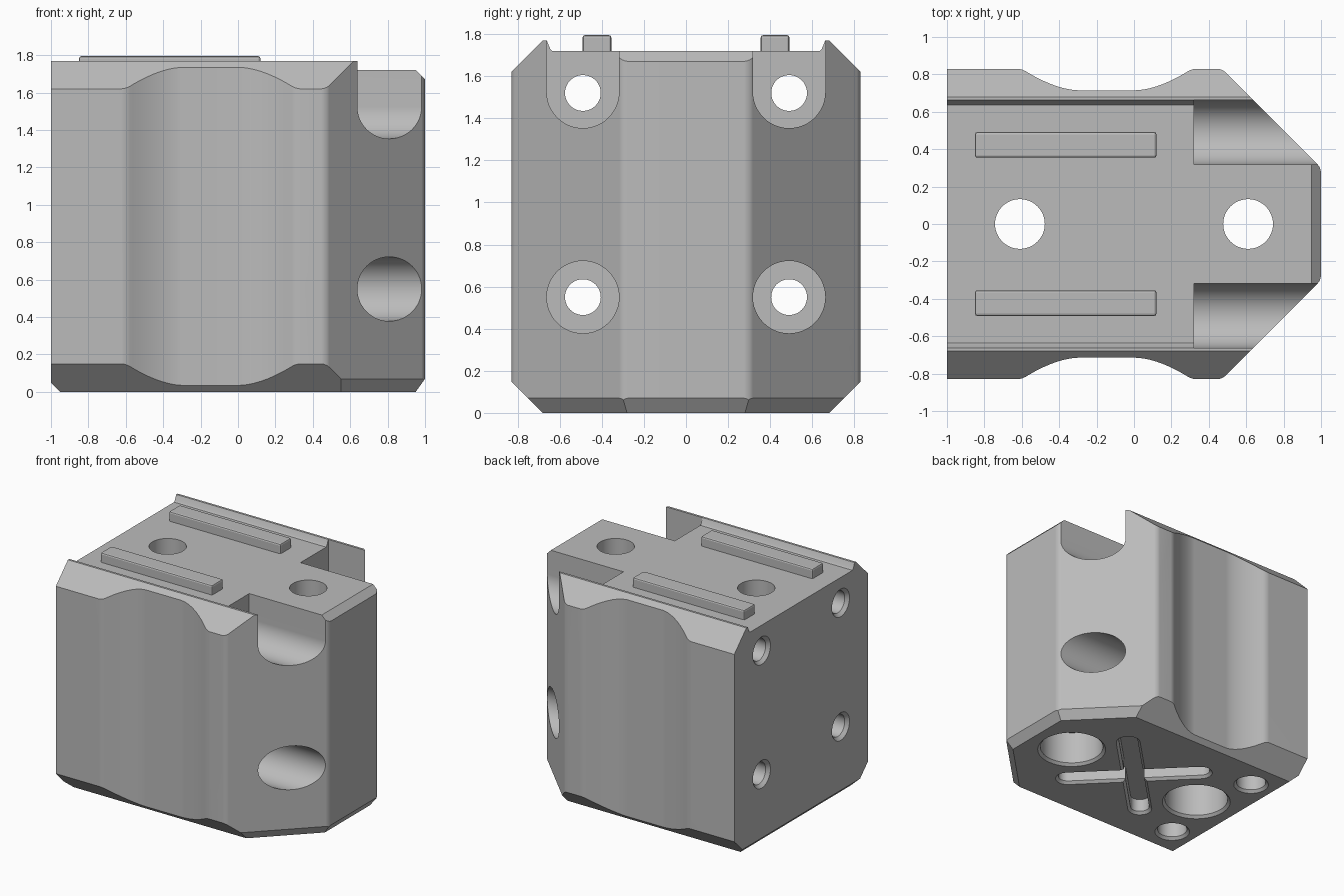
import bpy
import bmesh
from math import sin, cos, pi, radians
from mathutils import Vector

if "Cube" in bpy.data.objects:
    bpy.data.objects.remove(bpy.data.objects["Cube"])

grey = bpy.data.materials.new("machined grey")
grey.use_nodes = True
grey.diffuse_color = (0.5, 0.5, 0.5, 1)
grey.node_tree.nodes["Principled BSDF"].inputs["Base Color"].default_value = (0.5, 0.5, 0.5, 1)


def loft(rings):
    """Closed solid through a list of equal-length rings."""
    bm = bmesh.new()
    loops = [[bm.verts.new(p) for p in ring] for ring in rings]
    n = len(loops[0])
    for a, b in zip(loops, loops[1:]):
        for i in range(n):
            j = (i + 1) % n
            bm.faces.new((a[i], a[j], b[j], b[i]))
    bm.faces.new(loops[0][::-1])
    bm.faces.new(loops[-1])
    bmesh.ops.recalc_face_normals(bm, faces=bm.faces)
    return bm


def finish(bm, name):
    mesh = bpy.data.meshes.new(name)
    bm.to_mesh(mesh)
    bm.free()
    mesh.materials.append(grey)
    obj = bpy.data.objects.new(name, mesh)
    bpy.context.collection.objects.link(obj)
    return obj


def activate(obj):
    bpy.ops.object.select_all(action='DESELECT')
    obj.select_set(True)
    bpy.context.view_layer.objects.active = obj


def boolean(target, bm, operation='DIFFERENCE'):
    cutter = finish(bm, "cutter")
    cutter.hide_render = True
    mod = target.modifiers.new("cut", 'BOOLEAN')
    mod.operation, mod.solver, mod.object = operation, 'EXACT', cutter
    activate(target)
    bpy.ops.object.modifier_apply(modifier=mod.name)
    bpy.data.objects.remove(cutter)


def bore(profile, a, b, axis, n=48):
    """Stepped round hole; profile holds (position along axis, radius)."""
    rings = []
    for t, r in profile:
        ring = [(a + r * cos(2 * pi * i / n), b + r * sin(2 * pi * i / n)) for i in range(n)]
        rings.append([(t, u, v) if axis == 'X' else (u, v, t) for u, v in ring])
    return loft(rings)


# Plan outline: scalloped sides, angled nose
STEPS = 8
half = [(-1, 0.83)]
half += [(-0.6 + 0.3 * i / STEPS, 0.715 + 0.115 * (1 - i / STEPS) ** 1.7) for i in range(STEPS + 1)]
half += [(0.01 + 0.3 * i / STEPS, 0.715 + 0.115 * (i / STEPS) ** 1.7) for i in range(STEPS + 1)]
half += [(0.47, 0.83), (1, 0.3)]
plan = half + [(x, -y) for x, y in reversed(half)]
bm = loft([[(x, y, z) for x, y in plan] for z in (0, 1.9)])

# Soften the upright corners
corners = [e for e in bm.edges
           if abs(e.verts[0].co.z - e.verts[1].co.z) > 1
           and e.verts[0].co.x > -0.9 and e.calc_face_angle(0) > 0.4]
bmesh.ops.bevel(bm, geom=corners, offset=0.025, segments=3, profile=0.5, affect='EDGES')

# Chamfers around the base and on the nose top
chamfers = [
    ((1, 0, 0.07), (0.07, 0, -0.05)),
    ((1, -0.3, 0.07), (0.05, -0.05, -0.05)),
    ((1, 0.3, 0.07), (0.05, 0.05, -0.05)),
    ((-1, 0, 0.05), (-1, 0, -1)),
    ((1, 0, 1.67), (1, 0, 1)),
]
for point, normal in chamfers:
    cut = bmesh.ops.bisect_plane(bm, geom=bm.verts[:] + bm.edges[:] + bm.faces[:], dist=1e-5,
                                 plane_co=point, plane_no=Vector(normal).normalized(), clear_outer=True)
    edges = [g for g in cut["geom_cut"] if isinstance(g, bmesh.types.BMEdge)]
    bmesh.ops.edgeloop_fill(bm, edges=edges)
bmesh.ops.recalc_face_normals(bm, faces=bm.faces)
body = finish(bm, "block_body")

# End section: sloped shoulders with a raised lip along each side of the top
side = [(0.68, 0), (0.83, 0.15), (0.83, 1.62), (0.68, 1.77), (0.662, 1.77), (0.645, 1.73), (0.635, 1.72)]
section = side + [(-y, z) for y, z in reversed(side)]
boolean(body, loft([[(x, y, z) for y, z in section] for x in (-1.2, 1.2)]), 'INTERSECT')

for s in (-1, 1):
    y = 0.49 * s
    # Long bolt holes, countersunk at the back; the lower ones counterbored
    rear = [(-1.01, 0.118), (-0.975, 0.085)]
    boolean(body, bore(rear + [(0.32, 0.085), (0.32, 0.172), (1.2, 0.172)], y, 0.55, 'X'))
    boolean(body, bore(rear + [(0.4, 0.085)], y, 1.52, 'X'))
    # Upper bolt pockets, open to the top
    u = [(y + 0.172 * cos(pi + pi * i / 24), 1.525 + 0.172 * sin(pi + pi * i / 24)) for i in range(25)]
    u += [(y + 0.172, 2), (y - 0.172, 2)]
    boolean(body, loft([[(x, a, b) for a, b in u] for x in (0.32, 1.2)]))
    # Upright through holes with wide counterbores below
    boolean(body, bore([(-0.01, 0.265), (0.02, 0.235), (0.28, 0.235), (0.28, 0.133), (1.9, 0.133)],
                       0.61 * s, 0, 'Z'))
    # Blind holes in the base
    boolean(body, bore([(-0.01, 0.14), (0.02, 0.11), (0.35, 0.11)], -0.76, 0.46 * s, 'Z'))

# Crossed grooves in the base
rings = {1: [], -1: []}
for s in rings:
    for z, w in ((-0.01, 0.1), (0.02, 0.07), (0.12, 0.07)):
        ring = []
        for end in (0, pi):
            for i in range(13):
                a = end - pi / 2 + pi * i / 12
                p = Vector((w * cos(a) + 0.5 * cos(end), w * sin(a), z))
                c = cos(radians(45))
                ring.append((c * (p.x - s * p.y), c * (s * p.x + p.y), z))
        rings[s].append(ring)
    boolean(body, loft(rings[s]))

activate(body)
bpy.ops.object.shade_smooth_by_angle(angle=radians(28))
weighted = body.modifiers.new("even shading", 'WEIGHTED_NORMAL')
weighted.keep_sharp = True

# Raised rails on the top
for name, y in (("left_rail", 0.423), ("right_rail", -0.423)):
    bm = bmesh.new()
    bmesh.ops.create_cube(bm, size=1)
    for v in bm.verts:
        v.co = (-0.365 + v.co.x * 0.97, y + v.co.y * 0.137, 1.7475 + v.co.z * 0.095)
    bmesh.ops.bevel(bm, geom=bm.edges[:], offset=0.012, segments=2, profile=0.5, affect='EDGES')
    finish(bm, name)
